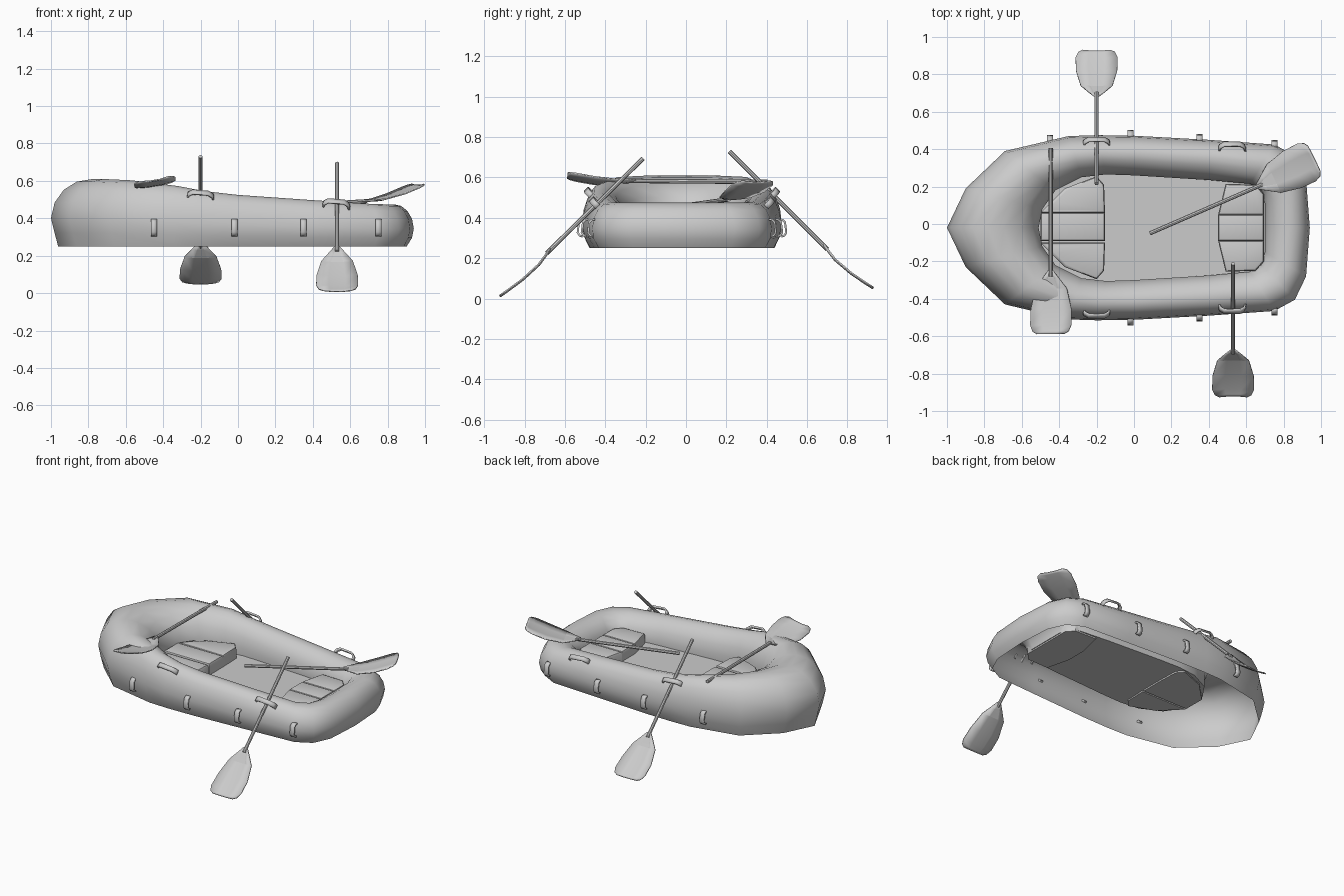
import bpy, bmesh
from math import radians
from mathutils import Vector, Matrix

if "Cube" in bpy.data.objects:
    bpy.data.objects.remove(bpy.data.objects["Cube"], do_unlink=True)

MID = -0.02      # centre line of the boat
BASE = 0.25      # lower edge of the hull
FLOOR = 0.34

grey = bpy.data.materials.new("light grey rubber")
grey.use_nodes = True
grey.diffuse_color = (0.6, 0.6, 0.6, 1)
grey.node_tree.nodes["Principled BSDF"].inputs["Base Color"].default_value = (0.6, 0.6, 0.6, 1)


def finish(name, bm, angle=40, fix_normals=True):
    if fix_normals:
        bmesh.ops.recalc_face_normals(bm, faces=bm.faces)
    mesh = bpy.data.meshes.new(name)
    bm.to_mesh(mesh)
    bm.free()
    mesh.materials.append(grey)
    ob = bpy.data.objects.new(name, mesh)
    bpy.context.collection.objects.link(ob)
    bpy.ops.object.select_all(action='DESELECT')
    ob.select_set(True)
    bpy.context.view_layer.objects.active = ob
    bpy.ops.object.shade_smooth_by_angle(angle=radians(angle))
    return ob


def grid(bm, rows, closed=False):
    """Skin a list of point rows with quads."""
    vs = [[bm.verts.new(p) for p in row] for row in rows]
    pairs = list(zip(vs, vs[1:])) + ([(vs[-1], vs[0])] if closed else [])
    for a, b in pairs:
        for i in range(len(a) - 1):
            bm.faces.new((a[i], b[i], b[i + 1], a[i + 1]))
    return vs


def solidify(ob, thickness):
    mod = ob.modifiers.new("thickness", 'SOLIDIFY')
    mod.thickness = thickness
    mod.offset = 0


# Hull: outer plan point, inner plan point, rail height, from bow to stern
stations = [
    ((-1.0, 0), (-0.51, 0), 0.61), ((-0.9, 0.21), (-0.49, 0.1), 0.61),
    ((-0.69, 0.41), (-0.42, 0.2), 0.603), ((-0.35, 0.49), (-0.28, 0.27), 0.572),
    ((-0.2, 0.495), (-0.15, 0.285), 0.545), ((0, 0.492), (0, 0.28), 0.525),
    ((0.4, 0.47), (0.4, 0.255), 0.497), ((0.75, 0.445), (0.62, 0.235), 0.478),
    ((0.86, 0.385), (0.68, 0.2), 0.475), ((0.92, 0.26), (0.7, 0.13), 0.475),
    ((0.94, 0), (0.7, 0), 0.475)]
# Tube section: share of the width, share of the height
section = [(0.04, 0.2), (0, 0.42), (0.04, 0.65), (0.14, 0.84), (0.28, 0.96),
           (0.45, 1), (0.62, 0.97), (0.8, 0.87), (0.93, 0.7), (1, 0.48)]


def tube_row(outer, inner, top, side):
    o, i = Vector(outer), Vector(inner)
    spots = [(o + (i - o).normalized() * 0.038, BASE)]
    spots += [(o.lerp(i, t), BASE + k * (top - BASE)) for t, k in section]
    spots.append((i, FLOOR))
    return [(p.x, p.y * side + MID, z) for p, z in spots]


rows = [tube_row(*s, 1) for s in stations]
rows += [tube_row(*s, -1) for s in reversed(stations[1:-1])]
bm = bmesh.new()
vs = grid(bm, rows, closed=True)
bm.faces.new([row[-1] for row in vs])
finish("hull", bm, 50)


# Seats: three padded sections each
def pad(name, outline, top):
    bm = bmesh.new()
    face = bm.faces.new([bm.verts.new((x, y, FLOOR - 0.01)) for x, y in outline])
    ext = bmesh.ops.extrude_face_region(bm, geom=[face])
    for v in ext["geom"]:
        if isinstance(v, bmesh.types.BMVert):
            v.co.z = top
    edges = [e for e in bm.edges if all(v.co.z > top - 0.001 for v in e.verts)]
    bmesh.ops.bevel(bm, geom=edges, offset=0.016, segments=2, profile=0.5, affect='EDGES')
    finish(name, bm, 45)


def seat(name, centre, side_pad, top):
    pad(name + "_centre", centre, top)
    for label, s in (("left", 1), ("right", -1)):
        pad(name + "_" + label, [(x, MID + s * y) for x, y in side_pad], top)


seat("bow_seat", [(-0.5, -0.09), (-0.155, -0.09), (-0.155, 0.06), (-0.5, 0.06)],
     [(-0.5, 0.08), (-0.155, 0.08), (-0.16, 0.23), (-0.2, 0.275), (-0.37, 0.21), (-0.43, 0.15)], 0.42)
seat("stern_seat", [(0.45, -0.09), (0.695, -0.09), (0.695, 0.05), (0.45, 0.05)],
     [(0.45, 0.07), (0.695, 0.07), (0.695, 0.18), (0.65, 0.23), (0.49, 0.235)], 0.41)


# Strap handles: bent strip with thickness
def strap(name, base, along, out, length, height, width):
    along, out = Vector(along).normalized(), Vector(out).normalized()
    across = along.cross(out) * width / 2
    path = [(-0.5, -0.2), (-0.46, 0.5), (-0.3, 1), (0.3, 1), (0.46, 0.5), (0.5, -0.2)]
    pts = [Vector(base) + along * u * length + out * v * height for u, v in path]
    bm = bmesh.new()
    grid(bm, [[p - across, p + across] for p in pts])
    solidify(finish(name, bm, 20), 0.01)


for label, s in (("left", 1), ("right", -1)):
    for n, (x, y) in enumerate([(-0.45, 0.465), (-0.02, 0.492), (0.35, 0.472), (0.75, 0.44)]):
        strap(f"side_handle_{label}_{n + 1}", (x, MID + s * y, 0.35),
              (0, -s * 0.12, 1), (0, s, 0.12), 0.085, 0.022, 0.032)
    for place, x, y, z in (("fore", -0.2, 0.447, 0.512), ("aft", 0.525, 0.422, 0.465)):
        strap(f"rail_handle_{place}_{label}", (x, MID + s * y, z),
              (1, 0, -0.08), (0, s, 1), 0.14, 0.035, 0.03)


# Oars: round shaft and a dished blade
def oar(name, handle, neck, tip, roll=0):
    handle, neck, tip = Vector(handle), Vector(neck), Vector(tip)
    shaft = neck - handle
    bm = bmesh.new()
    bmesh.ops.create_cone(bm, cap_ends=True, segments=8, radius1=0.011, radius2=0.011,
                          depth=shaft.length + 0.03)
    turn = shaft.to_track_quat('Z', 'Y').to_matrix().to_4x4()
    centre = (handle + neck) / 2 + shaft.normalized() * 0.015
    bm.transform(Matrix.Translation(centre) @ turn)
    finish(name + "_shaft", bm)

    forward = (tip - neck).normalized()
    across = Matrix.Rotation(radians(roll), 3, forward) @ forward.cross(Vector((0, 0, 1))).normalized()
    normal = across.cross(forward)
    # share of the length, half width, sag
    shape = [(0, 0.014, 0), (0.12, 0.045, 0.01), (0.28, 0.085, 0.02), (0.6, 0.11, 0.018),
             (0.86, 0.112, 0.007), (0.96, 0.098, 0.002), (1, 0.075, 0)]
    rows = []
    for t, w, sag in shape:
        p = neck.lerp(tip, t) - normal * sag
        rows.append([p + across * w * k + normal * 0.008 * k * k for k in (-1, -0.4, 0.4, 1)])
    bm = bmesh.new()
    grid(bm, rows)
    solidify(finish(name + "_blade", bm, 10), 0.007)


oar("left_oar", (-0.2, 0.215, 0.73), (-0.2, 0.68, 0.265), (-0.2, 0.925, 0.048))
oar("right_oar", (0.53, -0.212, 0.695), (0.53, -0.67, 0.245), (0.53, -0.92, 0.008))
oar("bow_spare_oar", (-0.445, 0.405, 0.578), (-0.445, -0.25, 0.583), (-0.445, -0.588, 0.602), 10)
oar("stern_spare_oar", (0.085, -0.05, 0.455), (0.66, 0.2, 0.49), (0.965, 0.35, 0.575))
